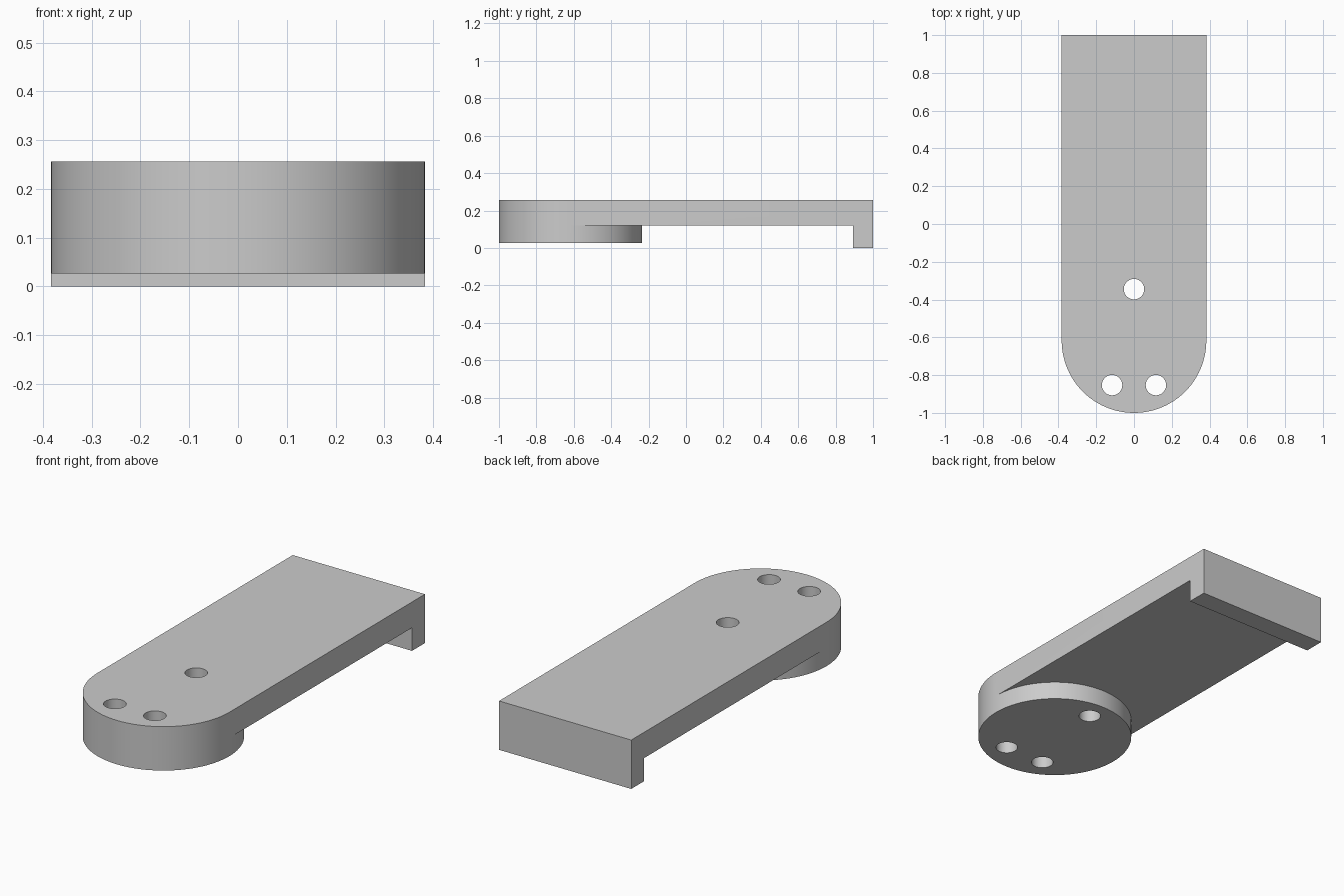
import bpy
import bmesh
from math import cos, sin, pi, radians

if "Cube" in bpy.data.objects:
    bpy.data.objects.remove(bpy.data.objects["Cube"], do_unlink=True)

HALF_W = 0.383             # half width, also the radius of the round end
END_Y = -1 + HALF_W        # centre of the round end
TOP, UNDER, PAD_Z = 0.256, 0.121, 0.026
LIP_Y = 0.893
SEGMENTS = 96

grey = bpy.data.materials.new("plain grey")
grey.use_nodes = True
colour = (0.6, 0.6, 0.6, 1)
grey.diffuse_color = colour
grey.node_tree.nodes["Principled BSDF"].inputs["Base Color"].default_value = colour


def arc(cx, cy, r, start, end, n):
    """Points along an arc, both ends included."""
    angles = [start + (end - start) * i / n for i in range(n + 1)]
    return [(cx + r * cos(a), cy + r * sin(a)) for a in angles]


def prism(name, outline, z0, z1):
    """Extrude a flat outline from z0 up to z1."""
    bm = bmesh.new()
    face = bm.faces.new([bm.verts.new((x, y, z0)) for x, y in outline])
    grown = bmesh.ops.extrude_face_region(bm, geom=[face])["geom"]
    for v in grown:
        if isinstance(v, bmesh.types.BMVert):
            v.co.z = z1
    bmesh.ops.recalc_face_normals(bm, faces=bm.faces)
    mesh = bpy.data.meshes.new(name)
    bm.to_mesh(mesh)
    bm.free()
    obj = bpy.data.objects.new(name, mesh)
    mesh.materials.append(grey)
    bpy.context.collection.objects.link(obj)
    return obj


def combine(target, tool, operation):
    """Apply a boolean and discard the tool."""
    mod = target.modifiers.new(operation.lower(), 'BOOLEAN')
    mod.operation, mod.solver, mod.object = operation, 'EXACT', tool
    bpy.context.view_layer.objects.active = target
    bpy.ops.object.modifier_apply(modifier=mod.name)
    bpy.data.objects.remove(tool, do_unlink=True)


# Long plate with a round front end
round_end = arc(0, END_Y, HALF_W, pi, 2 * pi, SEGMENTS // 2)
arm = prism("mounting_arm", round_end + [(HALF_W, 1), (-HALF_W, 1)], UNDER, TOP)

# Round pad below the front, lip below the back edge
circle = arc(0, END_Y, HALF_W, pi, 3 * pi, SEGMENTS)[:-1]
combine(arm, prism("round_pad", circle, PAD_Z, UNDER), 'UNION')
lip = [(-HALF_W, LIP_Y), (HALF_W, LIP_Y), (HALF_W, 1), (-HALF_W, 1)]
combine(arm, prism("back_lip", lip, 0, UNDER), 'UNION')

# Three screw holes through plate and pad
for x, y in ((0, -0.345), (-0.116, -0.853), (0.116, -0.853)):
    ring = arc(x, y, 0.054, 0, 2 * pi, 48)[:-1]
    cutter = prism("hole_cutter", ring, -0.1, 0.4)
    cutter.hide_render = True
    combine(arm, cutter, 'DIFFERENCE')

bpy.ops.object.select_all(action='DESELECT')
arm.select_set(True)
bpy.context.view_layer.objects.active = arm
bpy.ops.object.shade_smooth_by_angle(angle=radians(30))
